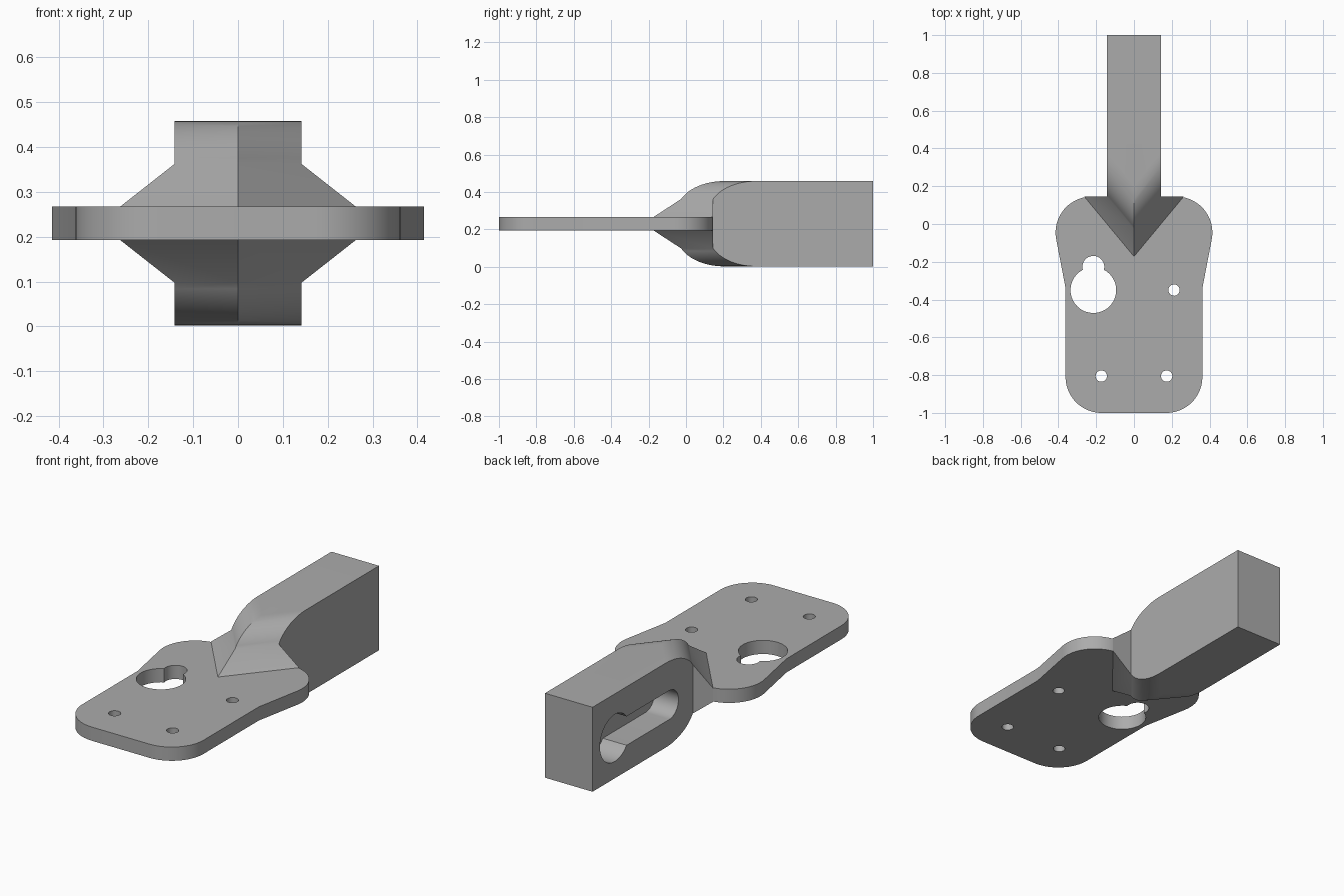
import bpy, bmesh, math
from mathutils import Matrix

if "Cube" in bpy.data.objects:
    bpy.data.objects.remove(bpy.data.objects["Cube"])

MID = 0.23            # height of the symmetry plane
PLATE = 0.037         # half thickness of plate
HALF, W = 0.228, 0.142  # half height and half width of the bar
BACK, TIP = 0.145, -0.172
SLOPE = (BACK - TIP) / 0.263   # direction of the V-shaped ramp edge

grey = bpy.data.materials.new("grey")
grey.diffuse_color = (0.41, 0.41, 0.41, 1)
grey.use_nodes = True
grey.node_tree.nodes["Principled BSDF"].inputs["Base Color"].default_value = grey.diffuse_color


def finish(name, bm):
    bmesh.ops.remove_doubles(bm, verts=bm.verts, dist=1e-5)
    bmesh.ops.recalc_face_normals(bm, faces=bm.faces)
    me = bpy.data.meshes.new(name)
    bm.to_mesh(me)
    bm.free()
    me.materials.append(grey)
    ob = bpy.data.objects.new(name, me)
    bpy.context.collection.objects.link(ob)
    return ob


def arc(cx, cy, r, a0, a1, n=16):
    return [(cx + r * math.cos(math.radians(a0 + (a1 - a0) * i / n)),
             cy + r * math.sin(math.radians(a0 + (a1 - a0) * i / n))) for i in range(n + 1)]


def prism(name, pts, lo, hi, axis="z"):
    """Extrude a closed outline along z, or along x with the outline in (y, z)."""
    bm = bmesh.new()
    put = (lambda p, h: (p[0], p[1], h)) if axis == "z" else (lambda p, h: (h, p[0], p[1]))
    face = bm.faces.new([bm.verts.new(put(p, lo)) for p in pts])
    new = bmesh.ops.extrude_face_region(bm, geom=[face])["geom"]
    move = (0, 0, hi - lo) if axis == "z" else (hi - lo, 0, 0)
    bmesh.ops.translate(bm, vec=move, verts=[v for v in new if isinstance(v, bmesh.types.BMVert)])
    return finish(name, bm)


def combine(ob, other, operation):
    mod = ob.modifiers.new(operation, "BOOLEAN")
    mod.operation, mod.solver, mod.object = operation, "EXACT", other
    bpy.context.view_layer.objects.active = ob
    bpy.ops.object.modifier_apply(modifier=mod.name)
    bpy.data.objects.remove(other)


def keyhole(big, small, gap):
    """Outline of a large circle at the origin joined to a small one at +gap."""
    x = (big**2 - small**2 + gap**2) / (2 * gap) if gap < big + small * 0.5 else None
    if x is None:   # straight neck between the circles
        a = math.degrees(math.asin(small / big))
        return arc(0, 0, big, a, 360 - a, 40) + arc(gap, 0, small, -90, 90, 20)
    y = math.sqrt(big**2 - x**2)
    a, b = math.degrees(math.atan2(y, x)), math.degrees(math.atan2(y, x - gap))
    return arc(0, 0, big, a, 360 - a, 40) + arc(gap, 0, small, -b, b, 20)[1:-1]


# Plate outline: right half, then mirrored
half = arc(0.172, -0.81, 0.19, -90, 0) + [(0.362, -0.34)] + arc(0.225, -0.045, 0.19, -10, 90)
bracket = prism("bracket", half + [(-x, y) for x, y in reversed(half)], MID - PLATE, MID + PLATE)

# Bar with V-shaped ramp: one quarter, mirrored in x and z
R = 0.161
steps = [(BACK - TIP - SLOPE * W, 0.132)]
a0 = math.acos(1 - (HALF - 0.132) / R)
for i in range(1, 13):
    a = a0 * (1 - i / 12)
    steps.append((steps[0][0] + R * (math.sin(a0) - math.sin(a)) / math.cos(math.atan(SLOPE)),
                  HALF - R * (1 - math.cos(a))))
bm = bmesh.new()


def face(*pts):
    bm.faces.new([bm.verts.new(p) for p in pts])


inner = [(0, TIP + u, h) for u, h in steps] + [(0, 1, HALF)]
outer = [(W, TIP + u + SLOPE * W, h) for u, h in steps] + [(W, 1, HALF)]
tip, wing = (0, TIP, PLATE), (0.263, BACK, PLATE)
face(tip, wing, outer[0], inner[0])                                   # flat ramp
for i in range(len(inner) - 1):                                       # curved ramp and bar top
    face(inner[i], outer[i], outer[i + 1], inner[i + 1])
face((0, TIP, 0), (0.263, BACK, 0), wing, tip)                        # buried front
face((0.263, BACK, 0), (W, BACK, 0), outer[0], wing)                  # ramp back
face((W, BACK, 0), (W, 1, 0), *reversed(outer))                       # bar side
face((W, 1, 0), (0, 1, 0), inner[-1], outer[-1])                      # bar end
for axis in (0, 2):
    geom = bm.verts[:] + bm.edges[:] + bm.faces[:]
    copy = bmesh.ops.duplicate(bm, geom=geom)["geom"]
    for v in copy:
        if isinstance(v, bmesh.types.BMVert):
            v.co[axis] *= -1
bmesh.ops.translate(bm, vec=(0, 0, MID), verts=bm.verts)
bmesh.ops.remove_doubles(bm, verts=bm.verts, dist=1e-5)
bmesh.ops.recalc_face_normals(bm, faces=bm.faces)
bmesh.ops.dissolve_limit(bm, angle_limit=0.01, verts=bm.verts, edges=bm.edges)
combine(bracket, finish("bar", bm), "UNION")

# Screw holes and keyhole through the plate
for x, y in ((-0.173, -0.805), (0.173, -0.805), (0.212, -0.35)):
    combine(bracket, prism("hole", arc(x, y, 0.03, 0, 345, 23), 0.1, 0.36), "DIFFERENCE")
plate_key = [(-0.215 - v, -0.35 + u) for u, v in keyhole(0.121, 0.058, 0.123)]
combine(bracket, prism("keyhole", plate_key, 0.1, 0.36), "DIFFERENCE")

# Blind keyhole slot in the left side of the bar
slot = [(0.81 - u, MID - 0.01 + v) for u, v in keyhole(0.127, 0.078, 0.465)]
combine(bracket, prism("slot", slot, -0.3, 0.0, "x"), "DIFFERENCE")

bpy.ops.object.select_all(action="DESELECT")
bracket.select_set(True)
bpy.context.view_layer.objects.active = bracket
bpy.ops.object.shade_smooth_by_angle(angle=math.radians(25))
